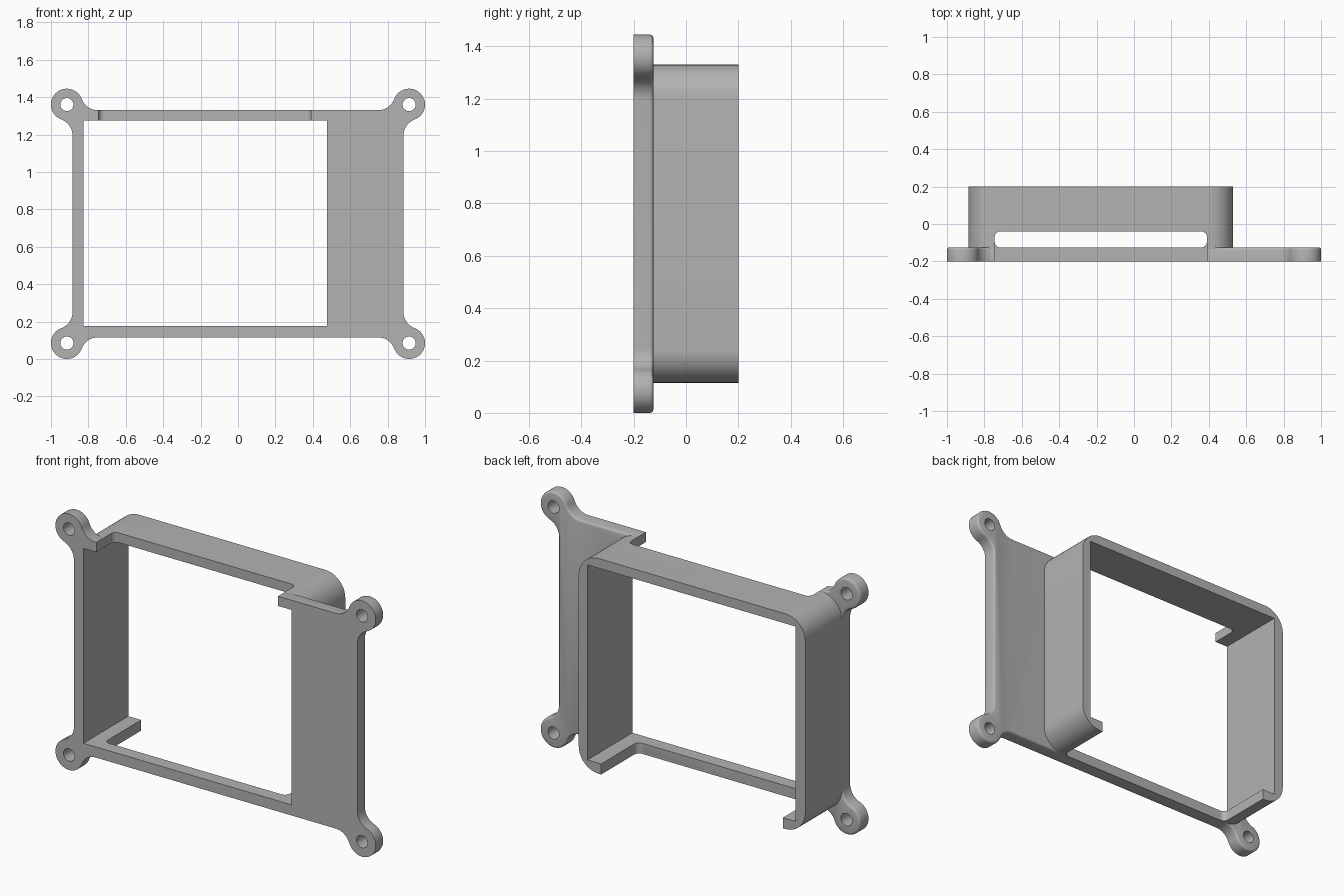
import bpy
import bmesh
from math import pi, cos, sin, atan2

if "Cube" in bpy.data.objects:
    bpy.data.objects.remove(bpy.data.objects["Cube"], do_unlink=True)

grey = bpy.data.materials.new("plain grey")
grey.use_nodes = True
grey.diffuse_color = (0.45, 0.45, 0.45, 1)
grey.node_tree.nodes["Principled BSDF"].inputs["Base Color"].default_value = grey.diffuse_color

# Main dimensions
HALF_W, MID_Z, HALF_H = 0.885, 0.7225, 0.6075
EAR_X, EAR_DZ, EAR_R, HOLE_R = 0.915, 0.6375, 0.085, 0.035
FILLET = 0.091
FRONT, PLATE_BACK, BACK = -0.2, -0.125, 0.2
LEFT, RIGHT = -0.825, 0.475          # opening sides
WALL, EDGE = 0.055, 0.012
BOTTOM, TOP = MID_Z - HALF_H, MID_Z + HALF_H
NOTCH_L, NOTCH_R = -0.745, 0.39


def arc(cx, cy, r, a0, a1, n=12):
    return [(cx + r * cos(a0 + (a1 - a0) * i / n), cy + r * sin(a0 + (a1 - a0) * i / n))
            for i in range(n + 1)]


def rounded_rect(x0, x1, y0, y1, r):
    pts = []
    for k, (cx, cy) in enumerate([(x1 - r, y1 - r), (x0 + r, y1 - r),
                                  (x0 + r, y0 + r), (x1 - r, y0 + r)]):
        pts += arc(cx, cy, r, k * pi / 2, (k + 1) * pi / 2)
    return pts


def prism(name, outline, lo, hi, axis="y", bevel=0):
    """Extrude an outline along y (outline in xz) or along z (outline in xy)."""
    def place(p, w):
        return (p[0], w, p[1]) if axis == "y" else (p[0], p[1], w)
    bm = bmesh.new()
    a = [bm.verts.new(place(p, lo)) for p in outline]
    b = [bm.verts.new(place(p, hi)) for p in outline]
    bm.faces.new(a)
    cap = bm.faces.new(b)
    for i in range(len(a)):
        j = (i + 1) % len(a)
        bm.faces.new((a[i], a[j], b[j], b[i]))
    bmesh.ops.recalc_face_normals(bm, faces=bm.faces)
    if bevel:
        bmesh.ops.bevel(bm, geom=list(cap.edges), offset=bevel, segments=3,
                        profile=0.5, affect="EDGES")
    mesh = bpy.data.meshes.new(name)
    bm.to_mesh(mesh)
    bm.free()
    mesh.materials.append(grey)
    ob = bpy.data.objects.new(name, mesh)
    bpy.context.collection.objects.link(ob)
    return ob


def cut(ob, cutters):
    bpy.context.view_layer.objects.active = ob
    for c in cutters:
        c.hide_render = True
        m = ob.modifiers.new("cut", "BOOLEAN")
        m.operation, m.solver, m.object = "DIFFERENCE", "EXACT", c
        bpy.ops.object.modifier_apply(modifier=m.name)


def box(name, x0, x1, z0, z1):
    return prism(name, [(x0, z0), (x1, z0), (x1, z1), (x0, z1)], -0.5, 0.5)


# Plate outline: one quarter with its ear, mirrored around
t = HALF_W + FILLET                   # side fillet centre x
run = ((EAR_R + FILLET) ** 2 - (t - EAR_X) ** 2) ** 0.5
side = (t, EAR_DZ - run)
upper = (EAR_X - run, HALF_H + FILLET)
a_side = atan2(EAR_DZ - side[1], EAR_X - side[0])
a_up = atan2(EAR_DZ - upper[1], EAR_X - upper[0])
quarter = arc(*side, FILLET, pi, a_side)
quarter += arc(EAR_X, EAR_DZ, EAR_R, a_side - pi, a_up + pi, 36)[1:]
quarter += arc(*upper, FILLET, a_up, -pi / 2)[1:]
outline = []
for sx, sz in ((1, 1), (-1, 1), (-1, -1), (1, -1)):
    q = [(sx * x, MID_Z + sz * z) for x, z in quarter]
    outline += q if sx * sz > 0 else q[::-1]

# Cutters
opening = box("opening_cutter", LEFT, RIGHT, BOTTOM + 0.06, TOP - WALL)
top_notch = prism("top_notch_cutter", rounded_rect(NOTCH_L, NOTCH_R, -0.5, -0.04, 0.03),
                  TOP - 0.2, TOP + 0.2, "z")
bottom_notch = prism("bottom_notch_cutter",
                     rounded_rect(NOTCH_L, NOTCH_R, PLATE_BACK, 0.5, 0.03),
                     BOTTOM - 0.2, BOTTOM + 0.2, "z")
holes = [prism("hole_cutter", arc(sx * EAR_X, MID_Z + sz * EAR_DZ, HOLE_R, 0, 2 * pi, 32)[:-1],
               -0.5, 0.5) for sx in (-1, 1) for sz in (-1, 1)]

# Front plate with four screw ears
plate = prism("front_plate", outline, FRONT, PLATE_BACK, bevel=EDGE)
cut(plate, [opening, top_notch] + holes)

# Rear frame wall around the opening
frame = prism("rear_frame", rounded_rect(-HALF_W, RIGHT + WALL, BOTTOM, TOP, 0.125),
              PLATE_BACK - EDGE, BACK)
cut(frame, [opening, top_notch, bottom_notch])

for c in [opening, top_notch, bottom_notch] + holes:
    bpy.data.objects.remove(c, do_unlink=True)

for ob in (plate, frame):
    bpy.ops.object.select_all(action="DESELECT")
    ob.select_set(True)
    bpy.context.view_layer.objects.active = ob
    bpy.ops.object.shade_smooth_by_angle(angle=0.6)
